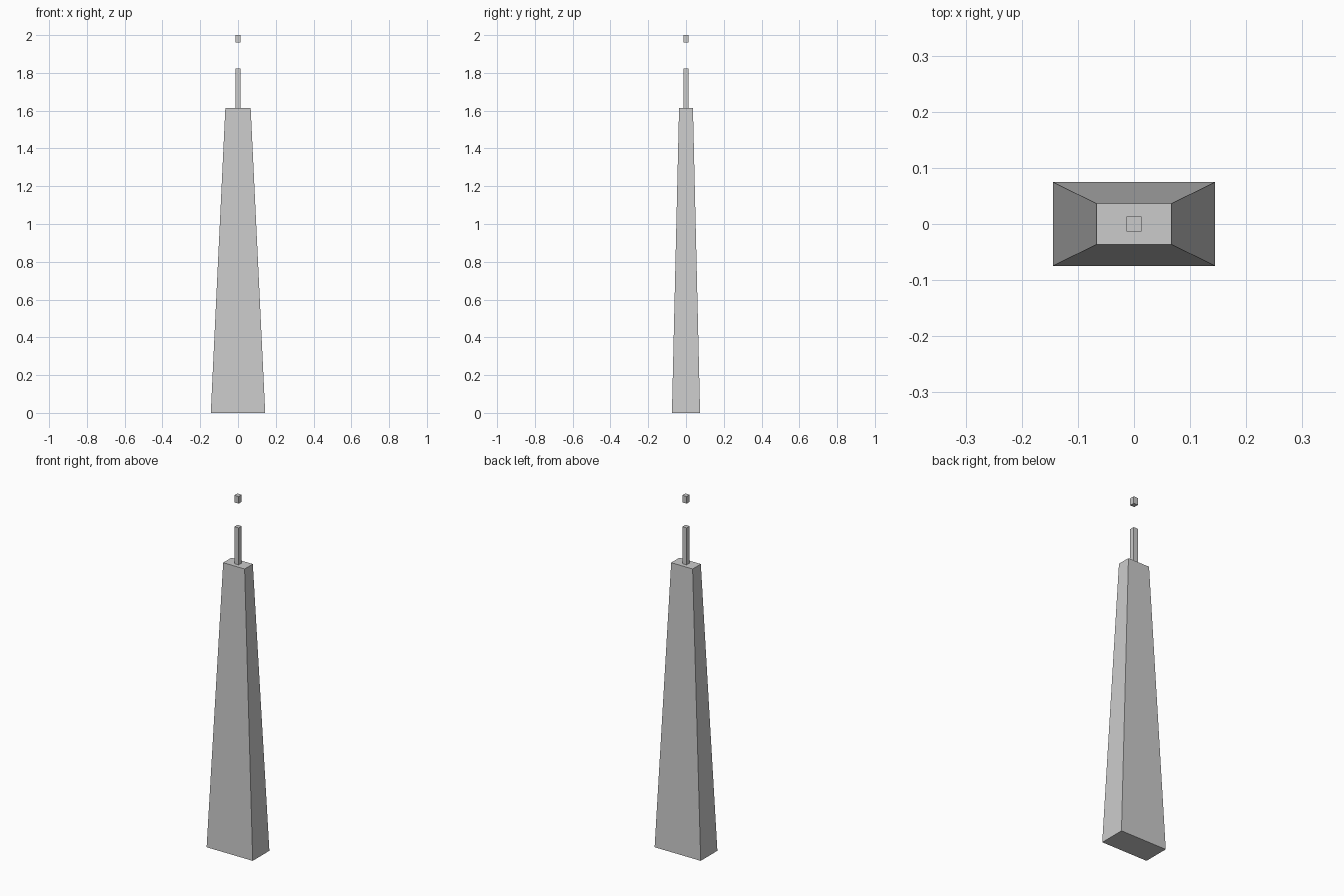
import bpy, bmesh

if "Cube" in bpy.data.objects:
    bpy.data.objects.remove(bpy.data.objects["Cube"])


def tapered_box(name, z0, z1, base, top):
    """Closed box from z0 to z1; base and top are (half x, half y)."""
    bm = bmesh.new()
    bmesh.ops.create_cube(bm, size=2)
    for v in bm.verts:
        upper = v.co.z > 0
        half = top if upper else base
        v.co = (v.co.x * half[0], v.co.y * half[1], z1 if upper else z0)
    mesh = bpy.data.meshes.new(name)
    bm.to_mesh(mesh)
    bm.free()
    obj = bpy.data.objects.new(name, mesh)
    bpy.context.collection.objects.link(obj)
    return obj


ROD = (0.0135, 0.0135)

# Tapered main shaft
tapered_box("tapered_body", 0, 1.614, (0.144, 0.0745), (0.067, 0.0367))
# Thin square rod standing on the shaft
tapered_box("top_rod", 1.614, 1.823, ROD, ROD)
# Detached small block above the rod
tapered_box("floating_tip", 1.96, 2.0, ROD, ROD)
